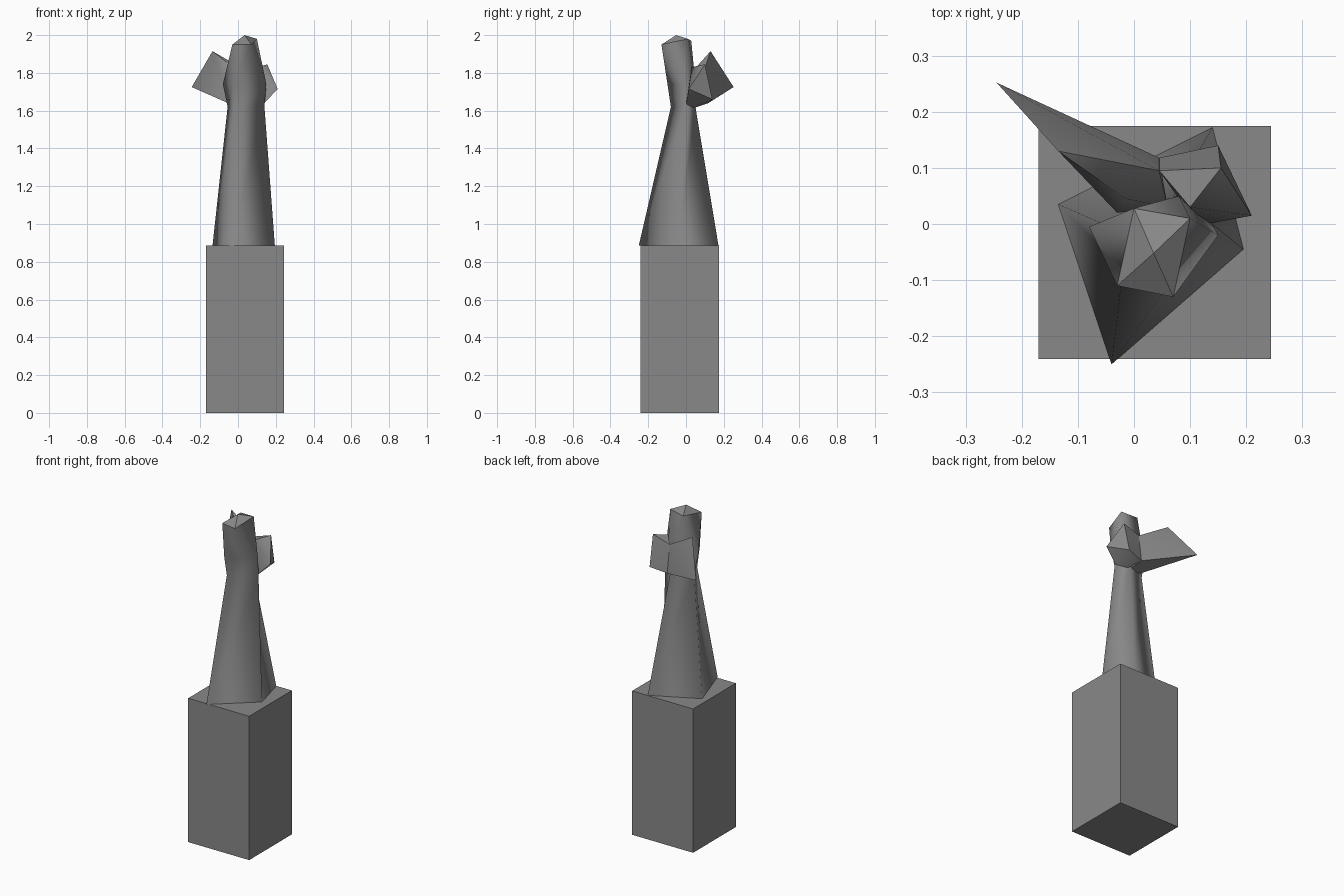
import bpy, bmesh
from math import radians

if "Cube" in bpy.data.objects:
    bpy.data.objects.remove(bpy.data.objects["Cube"])

stone = bpy.data.materials.new("grey_stone")
stone.use_nodes = True
grey = (0.25, 0.25, 0.25, 1)
stone.diffuse_color = grey
stone.node_tree.nodes["Principled BSDF"].inputs["Base Color"].default_value = grey


def finish(name, bm):
    """Turn a bmesh into a named, stone coloured object."""
    bmesh.ops.recalc_face_normals(bm, faces=bm.faces)
    mesh = bpy.data.meshes.new(name)
    bm.to_mesh(mesh)
    bm.free()
    mesh.materials.append(stone)
    obj = bpy.data.objects.new(name, mesh)
    bpy.context.collection.objects.link(obj)
    return obj


def hull(name, points, angle):
    """Faceted solid spanning a few corner points."""
    bm = bmesh.new()
    for p in points:
        bm.verts.new(p)
    res = bmesh.ops.convex_hull(bm, input=bm.verts)
    bmesh.ops.delete(bm, geom=[v for v in bm.verts if not v.link_faces], context='VERTS')
    for f in bm.faces:
        f.smooth = True
    for e in bm.edges:
        e.smooth = e.calc_face_angle(0) < radians(angle)
    return finish(name, bm)


# Plinth: plain square block
bm = bmesh.new()
bmesh.ops.create_cube(bm, size=1)
bmesh.ops.scale(bm, vec=(0.415, 0.415, 0.885), verts=bm.verts)
bmesh.ops.translate(bm, vec=(0.037, -0.033, 0.4425), verts=bm.verts)
finish("plinth", bm)

# Figure: four sided loft through base, neck, shoulder and crown
sections = [
    [(-0.135, 0.035, 0.885), (-0.04, -0.25, 0.885), (0.195, -0.045, 0.885), (0.14, 0.172, 0.885)],
    [(-0.055, 0.0, 1.62), (-0.02, -0.08, 1.62), (0.14, 0.0, 1.62), (0.07, 0.05, 1.62)],
    [(-0.08, -0.005, 1.74), (-0.025, -0.098, 1.74), (0.15, -0.02, 1.74), (0.08, 0.05, 1.74)],
    [(0.0, 0.028, 1.97), (-0.03, -0.11, 1.95), (0.07, -0.13, 1.95), (0.1, 0.01, 1.98)],
]
bm = bmesh.new()
rings = [[bm.verts.new(p) for p in s] for s in sections]
bm.faces.new(rings[0])
for low, high in zip(rings, rings[1:]):
    for i in range(4):
        j = (i + 1) % 4
        bm.faces.new((low[i], low[j], high[j], high[i])).smooth = True

# Crown: shallow flat faceted peak
peak = bm.verts.new((0.035, -0.052, 2.0))
crown = rings[-1]
for i in range(4):
    bm.faces.new((crown[i], crown[(i + 1) % 4], peak))
for ring in (rings[0], crown):
    for i in range(4):
        bm.edges.get((ring[i], ring[(i + 1) % 4])).smooth = False
finish("figure", bm)

# Wings: a long and a short one sharing a notched back ridge
ridge = [(0.045, 0.095, 1.81), (0.045, 0.118, 1.64)]
hull("long_wing", ridge + [
    (-0.245, 0.252, 1.725), (-0.135, 0.13, 1.915),
    (-0.015, 0.045, 1.82), (-0.03, 0.02, 1.63), (0.06, 0.03, 1.62)], 50)
hull("short_wing", ridge + [
    (0.21, 0.015, 1.715), (0.155, 0.1, 1.845), (0.15, 0.14, 1.66),
    (0.1, 0.03, 1.83), (0.08, 0.045, 1.615), (0.13, 0.0, 1.63)], 50)
